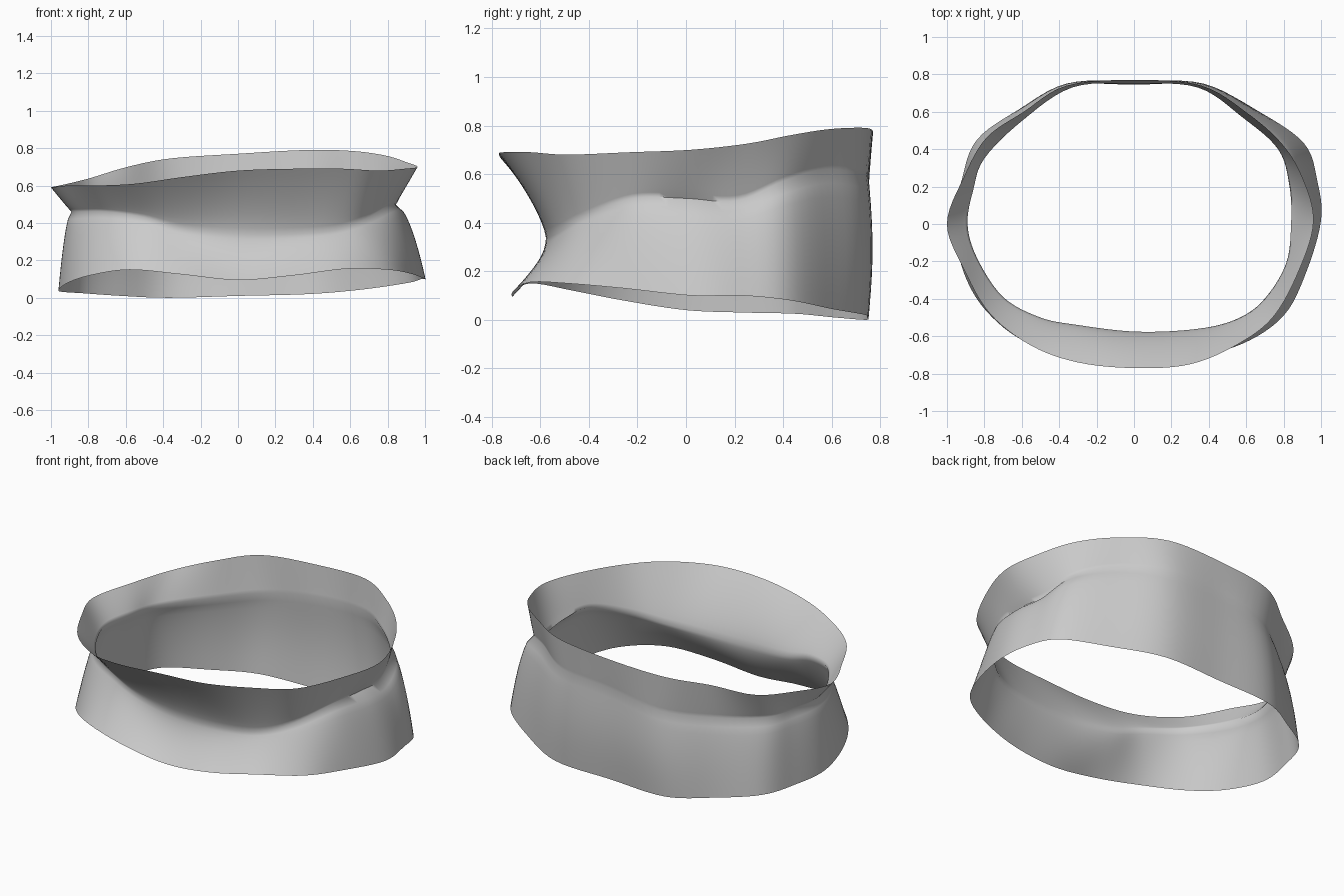
import bpy
import bmesh
import math
from mathutils import Vector

STEPS = 6    # subdivisions between neighbouring stations
ROWS = 10    # rows between the waist and each rim

default_cube = bpy.data.objects.get("Cube")
if default_cube:
    bpy.data.objects.remove(default_cube, do_unlink=True)

# Guide loops: front centre, round the model's left, back, right
top_rim = [(0, -.77, .68), (.3, -.75, .69), (.56, -.64, .69), (.75, -.49, .68),
           (.89, -.23, .69), (.96, .02, .7), (.9, .25, .725), (.79, .43, .76),
           (.61, .59, .785), (.36, .74, .79), (0, .77, .77), (-.36, .74, .745),
           (-.59, .6, .7), (-.79, .46, .64), (-.91, .25, .61), (-1, 0, .59),
           (-.91, -.24, .6), (-.77, -.48, .6), (-.55, -.65, .61), (-.3, -.74, .645)]
waist = [(0, -.575, .34), (.3, -.565, .34), (.52, -.52, .36), (.68, -.42, .42),
         (.81, -.22, .5), (.84, 0, .5), (.83, .21, .49), (.77, .4, .57),
         (.58, .57, .62), (.34, .73, .6), (0, .75, .58), (-.33, .73, .52),
         (-.6, .55, .48), (-.8, .35, .46), (-.86, .18, .46), (-.89, 0, .46),
         (-.84, -.18, .46), (-.7, -.39, .46), (-.5, -.5, .43), (-.3, -.54, .37)]
bottom_rim = [(0, -.715, .095), (.3, -.71, .12), (.58, -.64, .155), (.8, -.49, .15),
              (.92, -.26, .13), (1, .02, .1), (.98, .23, .1), (.91, .43, .08),
              (.67, .6, .045), (.38, .74, .02), (0, .745, .01), (-.37, .74, 0),
              (-.62, .61, .01), (-.84, .45, .025), (-.92, .24, .03), (-.96, 0, .04),
              (-.91, -.26, .08), (-.79, -.465, .12), (-.58, -.63, .15), (-.3, -.7, .125)]


def closed_curve(points):
    """Smooth closed curve passing through every guide point."""
    pts = [Vector(p) for p in points]
    count = len(pts)
    result = []
    for i in range(count):
        a, b, c, d = (pts[(i + k) % count] for k in (-1, 0, 1, 2))
        for s in range(STEPS):
            t = s / STEPS
            result.append(b + (c - a) * t / 2
                          + (a - b * 2.5 + c * 2 - d / 2) * t ** 2
                          + (b * 3 - a - c * 3 + d) * t ** 3 / 2)
    return result


def flare(inner, outer, t, power):
    """Point on the wall from the waist to a rim, with curved spread."""
    point = inner.lerp(outer, t ** power)
    point.z = inner.z + (outer.z - inner.z) * t
    return point


def wall_section(top, mid, bottom):
    """One upright section; soft at the front, creased at the sides."""
    facing = mid.xy.normalized().y
    front = max(0, -facing) ** 2
    back = max(0, facing) ** 2
    upper_power = .95 + .45 * front
    lower_power = .55 + 1.2 * front
    section = [flare(mid, top, k / ROWS, upper_power) for k in range(ROWS, 0, -1)]
    for k in range(ROWS + 1):
        t = k / ROWS
        point = flare(mid, bottom, t, lower_power)
        point.y += .017 * back * math.sin(math.pi * t)
        section.append(point)
    return section


# Single-walled fabric band
bm = bmesh.new()
sections = [[bm.verts.new(p) for p in wall_section(*loops)]
            for loops in zip(*map(closed_curve, (top_rim, waist, bottom_rim)))]
for i, section in enumerate(sections):
    following = sections[(i + 1) % len(sections)]
    for k in range(len(section) - 1):
        bm.faces.new((section[k], section[k + 1], following[k + 1], following[k]))

mesh = bpy.data.meshes.new("pinched_band")
bm.to_mesh(mesh)
bm.free()
band = bpy.data.objects.new("pinched_band", mesh)
bpy.context.collection.objects.link(band)

# Plain grey cloth
grey = bpy.data.materials.new("light_grey")
grey.use_nodes = True
colour = (.6, .6, .6, 1)
grey.diffuse_color = colour
grey.node_tree.nodes["Principled BSDF"].inputs["Base Color"].default_value = colour
mesh.materials.append(grey)

bpy.context.view_layer.objects.active = band
band.select_set(True)
bpy.ops.object.shade_smooth_by_angle(angle=math.radians(75))
